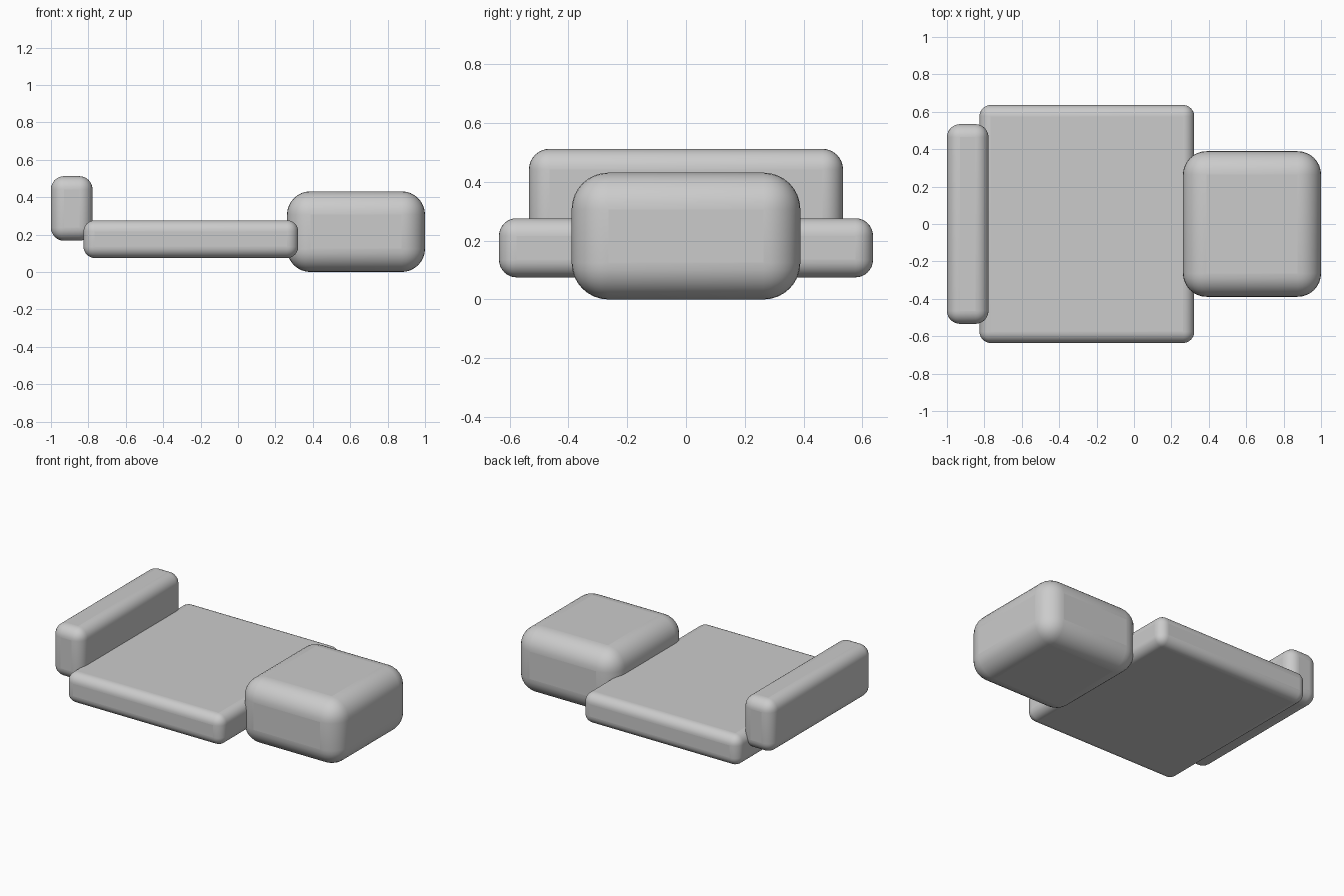
import bpy
import bmesh
import math
from mathutils import Vector

if "Cube" in bpy.data.objects:
    bpy.data.objects.remove(bpy.data.objects["Cube"], do_unlink=True)

# Single plain grey finish
grey = bpy.data.materials.new("light_grey")
grey.use_nodes = True
color = (0.6, 0.6, 0.6, 1)
grey.diffuse_color = color
grey.node_tree.nodes["Principled BSDF"].inputs["Base Color"].default_value = color


def rounded_block(name, low, high, radius):
    """Box between two corners with all edges rounded."""
    low, high = Vector(low), Vector(high)
    size, centre = high - low, (low + high) / 2
    mesh = bpy.data.meshes.new(name)
    bm = bmesh.new()
    bmesh.ops.create_cube(bm, size=1)
    bmesh.ops.scale(bm, vec=size, verts=bm.verts)
    bm.to_mesh(mesh)
    bm.free()
    mesh.materials.append(grey)
    obj = bpy.data.objects.new(name, mesh)
    obj.location = centre
    bpy.context.collection.objects.link(obj)
    bevel = obj.modifiers.new("rounding", "BEVEL")
    bevel.width = radius
    bevel.segments = 8
    bevel.limit_method = "NONE"
    bpy.ops.object.select_all(action="DESELECT")
    obj.select_set(True)
    bpy.context.view_layer.objects.active = obj
    bpy.ops.object.shade_smooth_by_angle(angle=math.radians(40))
    return obj


# Wide flat slab, upright board at its right end, thick block at its left end
rounded_block("slab", (-0.826, -0.636, 0.075), (0.322, 0.636, 0.276), 0.06)
rounded_block("end_board", (-1, -0.534, 0.167), (-0.778, 0.534, 0.512), 0.07)
rounded_block("end_block", (0.262, -0.389, 0), (1, 0.389, 0.431), 0.125)
